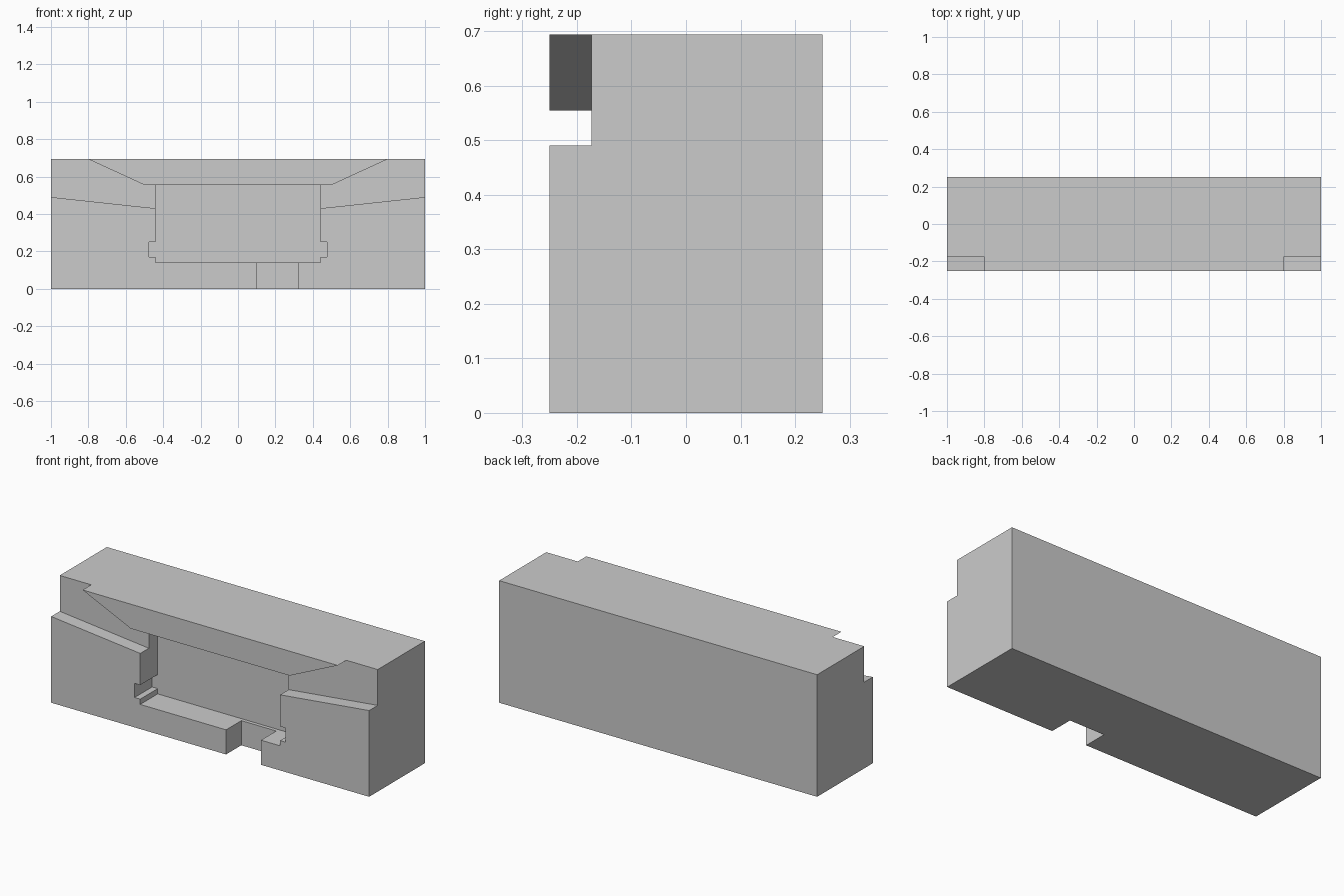
import bpy
import bmesh

cube = bpy.data.objects.get("Cube")
if cube:
    bpy.data.objects.remove(cube, do_unlink=True)

HALF_W, HALF_D, TOP = 1.0, 0.25, 0.694

grey = bpy.data.materials.new("light grey")
grey.use_nodes = True
colour = (0.6, 0.6, 0.6, 1)
grey.diffuse_color = colour
grey.node_tree.nodes["Principled BSDF"].inputs["Base Color"].default_value = colour


def prism(name, profile, y0, y1):
    """Extrude an (x, z) profile from y0 to y1."""
    bm = bmesh.new()
    face = bm.faces.new([bm.verts.new((x, y0, z)) for x, z in profile])
    ext = bmesh.ops.extrude_face_region(bm, geom=[face])
    verts = [v for v in ext["geom"] if isinstance(v, bmesh.types.BMVert)]
    bmesh.ops.translate(bm, verts=verts, vec=(0, y1 - y0, 0))
    bmesh.ops.recalc_face_normals(bm, faces=bm.faces)
    mesh = bpy.data.meshes.new(name)
    bm.to_mesh(mesh)
    bm.free()
    mesh.materials.append(grey)
    obj = bpy.data.objects.new(name, mesh)
    bpy.context.collection.objects.link(obj)
    return obj


def mirrored(points):
    """Close a right-hand half profile with its mirror image."""
    return points + [(-x, z) for x, z in reversed(points)]


def cut(target, cutter):
    mod = target.modifiers.new(cutter.name, "BOOLEAN")
    mod.operation = "DIFFERENCE"
    mod.solver = "EXACT"
    mod.object = cutter
    cutter.hide_render = True
    cutter.hide_viewport = True
    cutter.display_type = "WIRE"


# Solid block
block = prism("main_block", mirrored([(HALF_W, 0), (HALF_W, TOP)]), -HALF_D, HALF_D)

# Shallow sloping channels either side of the upper lip
channel = [(0.3, 0.43), (0.44, 0.43), (1.1, 0.501), (1.1, 0.739),
           (0.9, 0.739), (0.5, 0.555), (0.3, 0.555)]
# Deep central recess with a small slot in each side wall
recess = mirrored([(0.44, 0.14), (0.44, 0.17), (0.475, 0.17),
                   (0.475, 0.25), (0.44, 0.25), (0.44, 0.555)])
# Offset opening through the lower rim
opening = [(0.1, -0.1), (0.32, -0.1), (0.32, 0.2), (0.1, 0.2)]

front = -HALF_D - 0.05
cutters = [
    prism("recess_cutter", recess, front, -0.093),
    prism("left_channel_cutter", channel, front, -0.173),
    prism("right_channel_cutter", [(-x, z) for x, z in channel], front, -0.173),
    prism("opening_cutter", opening, front, -0.113),
]
for c in cutters:
    cut(block, c)

# Bake the cuts and remove the helper shapes
bpy.context.view_layer.update()
graph = bpy.context.evaluated_depsgraph_get()
final = bpy.data.meshes.new_from_object(block.evaluated_get(graph))
block.modifiers.clear()
block.data = final
for c in cutters:
    bpy.data.objects.remove(c, do_unlink=True)
